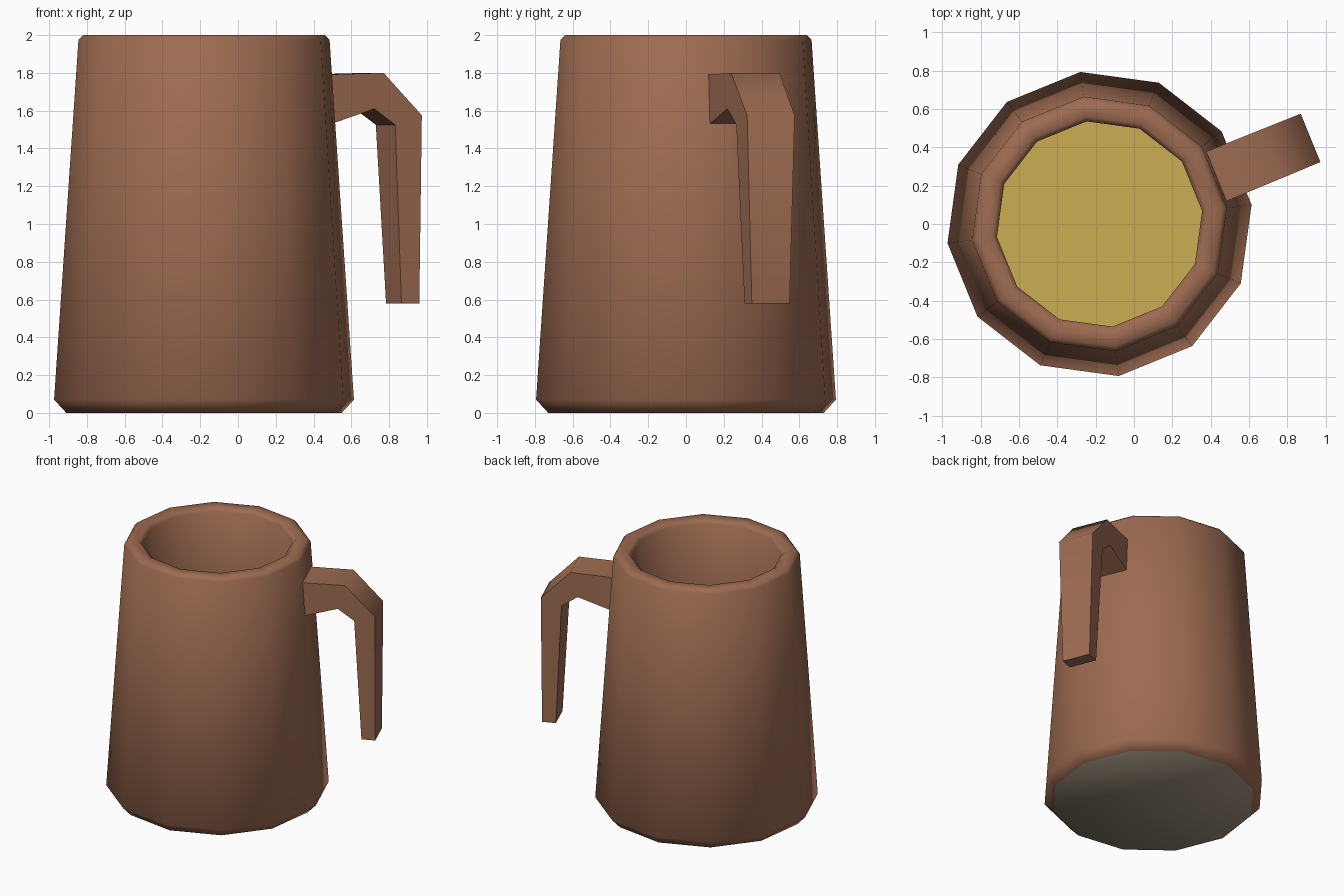
import bpy, bmesh, math
from mathutils import Matrix

if "Cube" in bpy.data.objects:
    bpy.data.objects.remove(bpy.data.objects["Cube"])

SIDES, CX, TWIST = 12, -0.18, math.radians(7.2)


def material(name, rgb):
    m = bpy.data.materials.new(name)
    m.diffuse_color = (*rgb, 1)
    m.use_nodes = True
    m.node_tree.nodes["Principled BSDF"].inputs["Base Color"].default_value = m.diffuse_color
    return m


brown = material("brown_clay", (0.34, 0.148, 0.083))
yellow = material("yellow_drink", (0.60, 0.43, 0.085))
grey = material("grey_base", (0.33, 0.27, 0.20))


def finish(bm, name, mats, angle):
    bmesh.ops.recalc_face_normals(bm, faces=bm.faces)
    me = bpy.data.meshes.new(name)
    bm.to_mesh(me)
    bm.free()
    ob = bpy.data.objects.new(name, me)
    bpy.context.collection.objects.link(ob)
    for m in mats:
        me.materials.append(m)
    bpy.ops.object.select_all(action='DESELECT')
    ob.select_set(True)
    bpy.context.view_layer.objects.active = ob
    bpy.ops.object.shade_smooth_by_angle(angle=math.radians(angle))
    return ob


def loft(bm, rings):
    """Skin a list of closed rings, cap both ends, return the two caps."""
    vs = [[bm.verts.new(p) for p in ring] for ring in rings]
    for a, b in zip(vs, vs[1:]):
        for i in range(len(a)):
            j = (i + 1) % len(a)
            bm.faces.new((a[i], a[j], b[j], b[i]))
    return bm.faces.new(vs[0]), bm.faces.new(vs[-1])


def ring(r, z):
    return [(CX + r * math.cos(TWIST + i * math.tau / SIDES),
             r * math.sin(TWIST + i * math.tau / SIDES), z) for i in range(SIDES)]


# Mug body: base, tapered wall, rounded rim, inner wall, drink surface
profile = [(.735, 0), (.80, .07), (.67, 1.975), (.645, 2.0),
           (.565, 2.0), (.54, 1.975), (.54, 1.3)]
bm = bmesh.new()
base, drink = loft(bm, [ring(r, z) for r, z in profile])
base.material_index, drink.material_index = 2, 1
finish(bm, "mug_body", [brown, yellow, grey], 50)

# Handle: sections (outer r, outer z, inner r, inner z, half width)
sections = [(.61, 1.79, .61, 1.51, .14), (.971, 1.80, .918, 1.61, .138),
            (1.19, 1.575, 1.038, 1.525, .136), (1.187, .58, 1.085, .58, .108)]
bm = bmesh.new()
loft(bm, [[(ro, -w, zo), (ro, w, zo), (ri, w, zi), (ri, -w, zi)]
          for ro, zo, ri, zi, w in sections])
sharp = [e for e in bm.edges if e.calc_face_angle(0) > math.radians(60)]
bmesh.ops.bevel(bm, geom=sharp, offset=.018, segments=1, affect='EDGES')
bm.transform(Matrix.Translation((CX, 0, 0)) @
             Matrix.Rotation(TWIST + math.pi / SIDES, 4, 'Z'))
finish(bm, "handle", [brown], 50)
